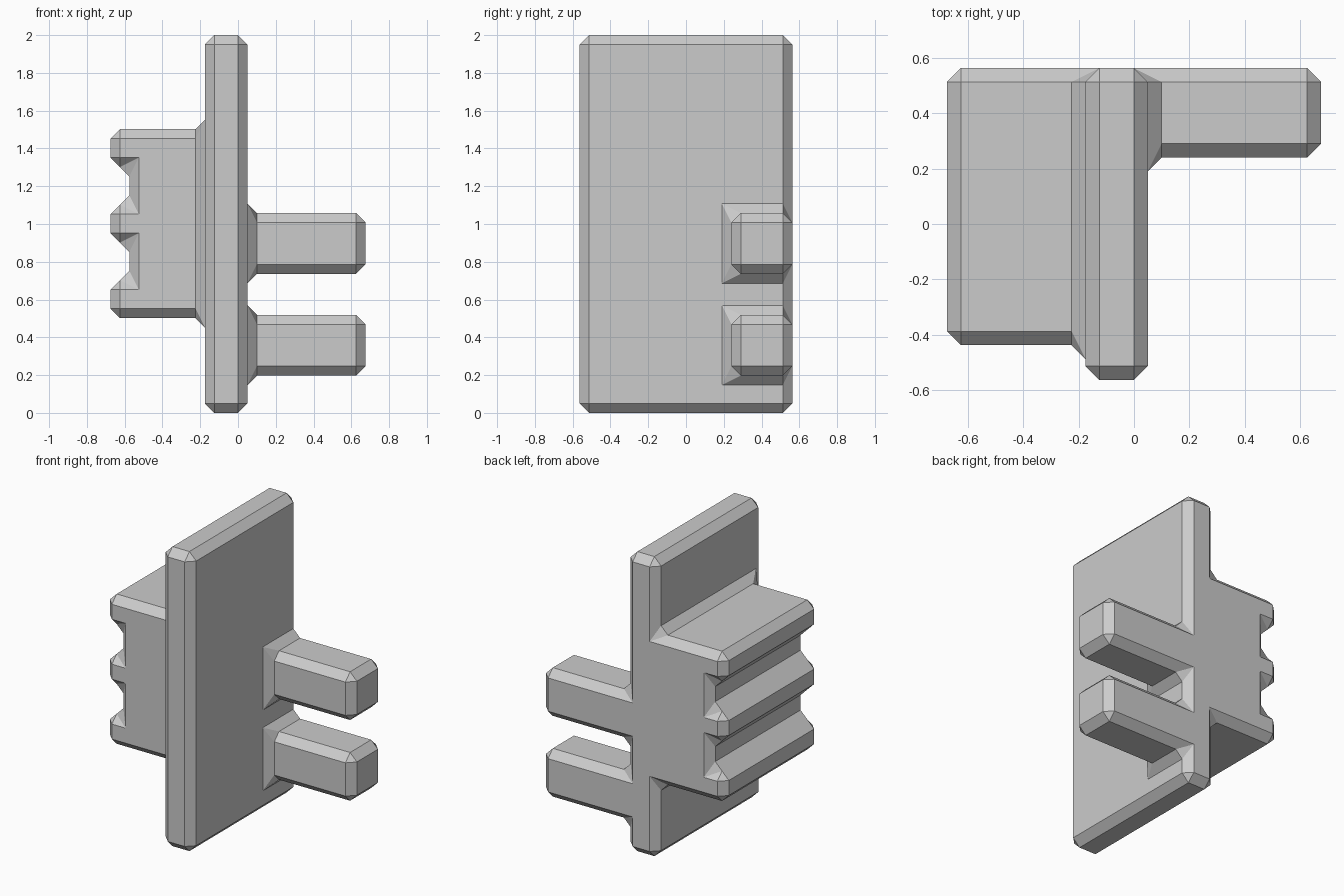
import bpy
import bmesh
from math import radians

cube = bpy.data.objects.get("Cube")
if cube:
    bpy.data.objects.remove(cube, do_unlink=True)

BEVEL = 0.05
BACK = 0.5625

grey = bpy.data.materials.new("plain grey")
grey.use_nodes = True
grey.diffuse_color = (0.6, 0.6, 0.6, 1)
grey.node_tree.nodes["Principled BSDF"].inputs["Base Color"].default_value = (0.6, 0.6, 0.6, 1)


def prism(name, profile, front):
    """Extrude an x-z profile from the given front y to the common back plane."""
    bm = bmesh.new()
    face = bm.faces.new([bm.verts.new((x, front, z)) for x, z in profile])
    ext = bmesh.ops.extrude_face_region(bm, geom=[face])
    verts = [g for g in ext["geom"] if isinstance(g, bmesh.types.BMVert)]
    bmesh.ops.translate(bm, verts=verts, vec=(0, BACK - front, 0))
    bmesh.ops.recalc_face_normals(bm, faces=bm.faces)
    mesh = bpy.data.meshes.new(name)
    bm.to_mesh(mesh)
    bm.free()
    ob = bpy.data.objects.new(name, mesh)
    bpy.context.collection.objects.link(ob)
    return ob


def rect(x0, x1, z0, z1):
    return [(x0, z0), (x1, z0), (x1, z1), (x0, z1)]


# Upright plate
plate = prism("bracket", rect(-0.175, 0.05, 0, 2), -BACK)
plate.data.materials.append(grey)

# Toothed block: three ridges separated by two notches
tip, root, inner = -0.675, -0.575, -0.06
low, step = 0.502, 0.2
outline = [(inner, low + 5 * step), (inner, low)]
for i in range(5):
    x = root if i % 2 else tip
    outline += [(x, low + i * step), (x, low + (i + 1) * step)]
parts = [prism("toothed_block", outline, -0.4375)]

# Two pegs on the other side
for name, z in (("lower_peg", 0.197), ("upper_peg", 0.736)):
    parts.append(prism(name, rect(-0.03, 0.675, z, z + 0.322), 0.24))

# Fuse the parts into one solid
for part in parts:
    mod = plate.modifiers.new("join " + part.name, "BOOLEAN")
    mod.operation = "UNION"
    mod.solver = "EXACT"
    mod.object = part
bpy.context.view_layer.update()
graph = bpy.context.evaluated_depsgraph_get()
fused = bpy.data.meshes.new_from_object(plate.evaluated_get(graph))
plate.modifiers.clear()
plate.data = fused
for part in parts:
    bpy.data.objects.remove(part, do_unlink=True)

# Clean flat faces, then chamfer every outer and inner edge
bm = bmesh.new()
bm.from_mesh(fused)
bmesh.ops.remove_doubles(bm, verts=bm.verts, dist=0.0005)
bmesh.ops.dissolve_limit(bm, angle_limit=radians(2), verts=bm.verts, edges=bm.edges)
sharp = [e for e in bm.edges if e.is_manifold and e.calc_face_angle() > radians(30)]
bmesh.ops.bevel(bm, geom=sharp, offset=BEVEL, offset_type="OFFSET", segments=1,
                profile=0.5, affect="EDGES", clamp_overlap=False, material=-1)
bmesh.ops.remove_doubles(bm, verts=bm.verts, dist=0.002)
bmesh.ops.recalc_face_normals(bm, faces=bm.faces)
for f in bm.faces:
    f.smooth = False
    f.material_index = 0
bm.to_mesh(fused)
bm.free()
if not fused.materials:
    fused.materials.append(grey)
fused.materials[0] = grey
